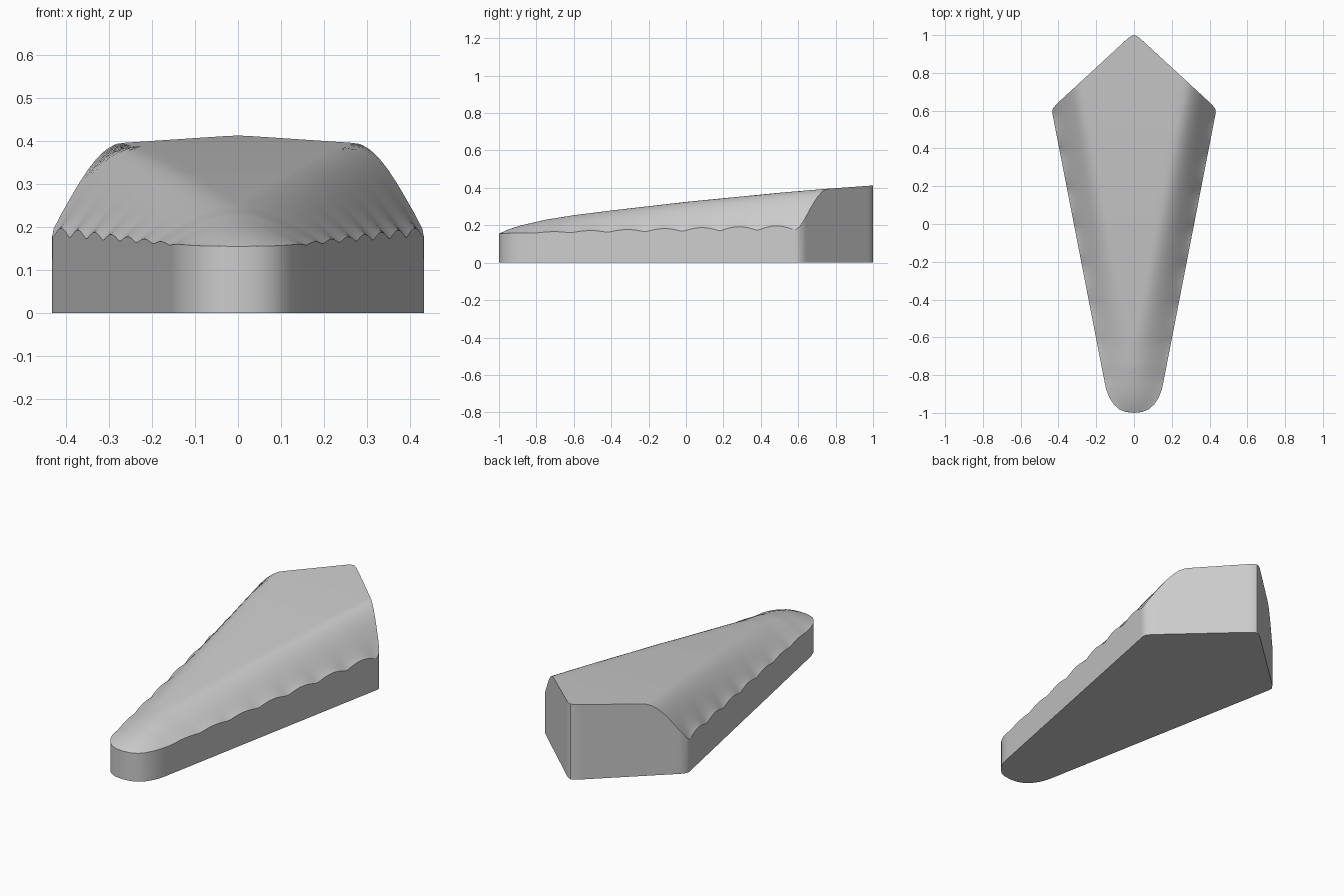
import bpy, bmesh, math

cube = bpy.data.objects.get("Cube")
if cube:
    bpy.data.objects.remove(cube)

# Plan outline as (y, half width), and the height along the ridge as (y, z)
OUTLINE = [(-1, 0), (-.995, .045), (-.98, .08), (-.955, .107), (-.92, .13),
           (-.88, .146), (-.85, .153), (.59, .433), (.61, .43), (.635, .41),
           (.985, .03), (.996, .012), (1, 0)]
RIDGE = [(-1, .155), (-.95, .178), (-.88, .2), (-.75, .23), (-.6, .254),
         (-.4, .279), (0, .325), (.5, .374), (.75, .395), (1, .413)]


def lerp_table(table, y):
    for (a, va), (b, vb) in zip(table, table[1:]):
        if y <= b:
            return va + (vb - va) * (y - a) / (b - a)
    return table[-1][1]


def side_line(y):
    """Half width of the straight flank, carried on past the rear corner."""
    return lerp_table(OUTLINE, y) if y < .59 else .433 + .195 * (y - .59)


def top_height(x, y):
    half = side_line(y)
    gap = max(half - abs(x), 0)
    ridge = lerp_table(RIDGE, y)
    t = min(gap / max(min(.195, half), .001), 1)
    grow = min(max((y + 1) / 1.6, 0), 1)
    # scalloped lower rim that fades out up the flank
    scallop = abs(math.sin(math.pi * (y + .02) / .2)) * math.exp(-gap / .035)
    rim = .155 + .02 * grow + .025 * grow ** .7 * scallop
    rim = min(rim, ridge)
    return rim + (ridge - rim) * math.sin(t * math.pi / 2)


# Rows along the length, including every outline point
rows = sorted({p[0] for p in OUTLINE} |
              {round(-.85 + .02 * i, 3) for i in range(92)})
COLS = 48

bm = bmesh.new()
top, bottom = [], []
for y in rows:
    half = lerp_table(OUTLINE, y)
    xs = [half * math.sin(math.pi / 2 * (2 * i / COLS - 1)) for i in range(COLS + 1)]
    top.append([bm.verts.new((x, y, top_height(x, y))) for x in xs])
    bottom.append([bm.verts.new((x, y, 0)) for x in (-half, half)])

# Domed top, side walls and flat underside
for j in range(len(rows) - 1):
    a, b = top[j], top[j + 1]
    for i in range(COLS):
        bm.faces.new((a[i], a[i + 1], b[i + 1], b[i]))
    (la, ra), (lb, rb) = bottom[j], bottom[j + 1]
    bm.faces.new((la, a[0], b[0], lb))
    bm.faces.new((ra, rb, b[-1], a[-1]))
    bm.faces.new((la, lb, rb, ra))
bmesh.ops.remove_doubles(bm, verts=bm.verts, dist=.0002)
bmesh.ops.recalc_face_normals(bm, faces=bm.faces)

mesh = bpy.data.meshes.new("wedge_body")
bm.to_mesh(mesh)
bm.free()
body = bpy.data.objects.new("wedge_body", mesh)
bpy.context.collection.objects.link(body)

# Plain grey finish
grey = bpy.data.materials.new("plain grey")
grey.use_nodes = True
grey.diffuse_color = (.6, .6, .6, 1)
grey.node_tree.nodes["Principled BSDF"].inputs["Base Color"].default_value = (.6, .6, .6, 1)
mesh.materials.append(grey)

bpy.ops.object.select_all(action='DESELECT')
body.select_set(True)
bpy.context.view_layer.objects.active = body
bpy.ops.object.shade_smooth_by_angle(angle=math.radians(32))
